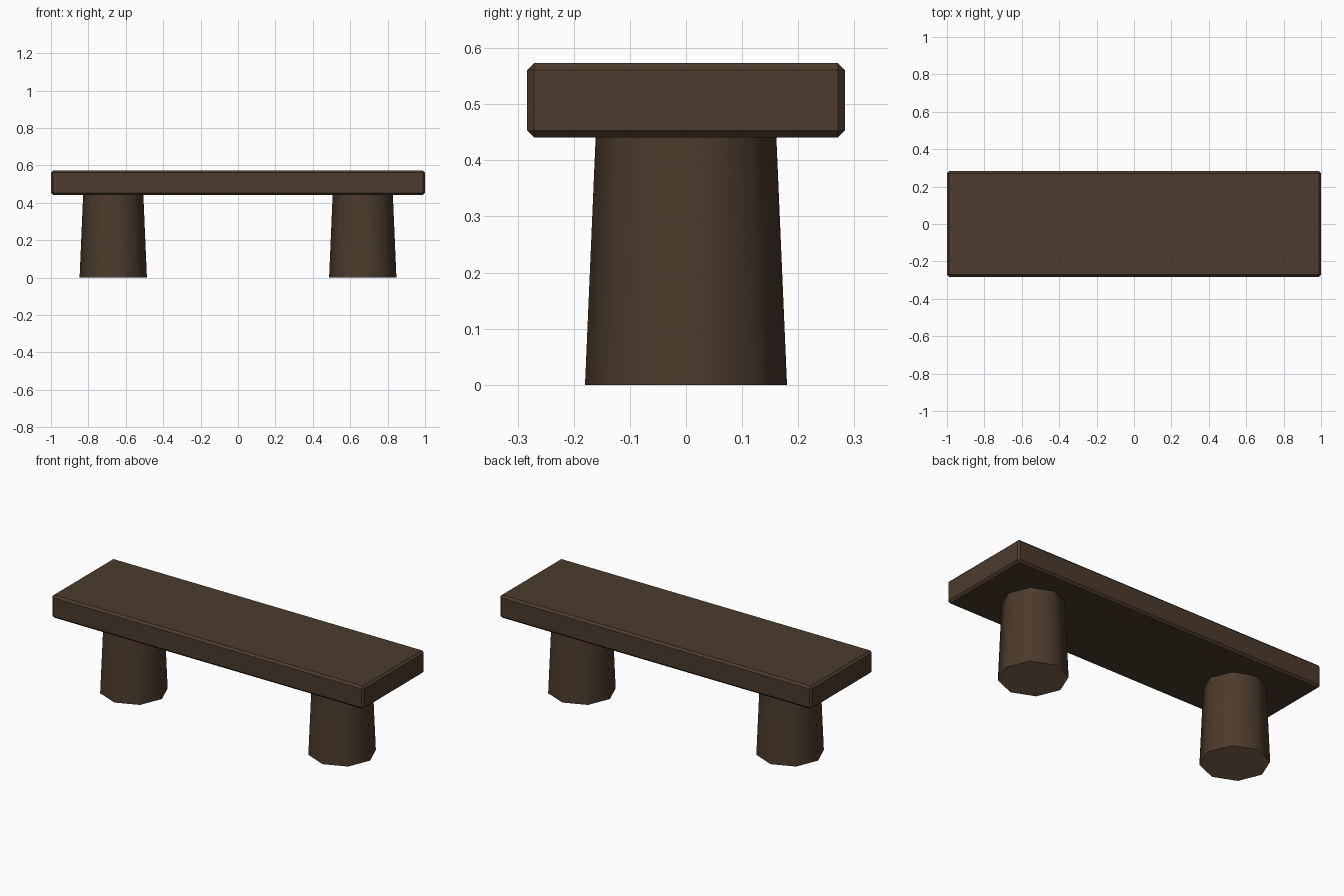
import bpy, math

if "Cube" in bpy.data.objects:
    bpy.data.objects.remove(bpy.data.objects["Cube"])


def make_material(name, color):
    mat = bpy.data.materials.new(name)
    mat.diffuse_color = (*color, 1.0)
    mat.use_nodes = True
    mat.node_tree.nodes["Principled BSDF"].inputs["Base Color"].default_value = mat.diffuse_color
    return mat


wood = make_material("dark_wood", (0.072, 0.043, 0.025))
end_grain = make_material("end_grain", (0.220, 0.135, 0.078))

# Seat: plank with small chamfered edges
bpy.ops.mesh.primitive_cube_add(size=1, location=(0, 0, 0.507))
seat = bpy.context.object
seat.name = "seat"
seat.scale = (2.0, 0.566, 0.132)
bpy.ops.object.transform_apply(location=False, rotation=False, scale=True)
bevel = seat.modifiers.new("chamfer", 'BEVEL')
bevel.width = 0.012
bevel.segments = 1
seat.data.materials.append(wood)

# Legs: tapered eight-sided posts, smooth around the sides, lighter cut ends
for name, x in (("left_leg", -0.667), ("right_leg", 0.667)):
    bpy.ops.mesh.primitive_cone_add(vertices=8, radius1=0.18, radius2=0.161,
                                    depth=0.442, location=(x, 0, 0.221))
    leg = bpy.context.object
    leg.name = name
    leg.data.materials.append(wood)
    leg.data.materials.append(end_grain)
    for face in leg.data.polygons:
        face.material_index = 1 if abs(face.normal.z) > 0.9 else 0
    bpy.ops.object.shade_smooth_by_angle(angle=math.radians(50))
